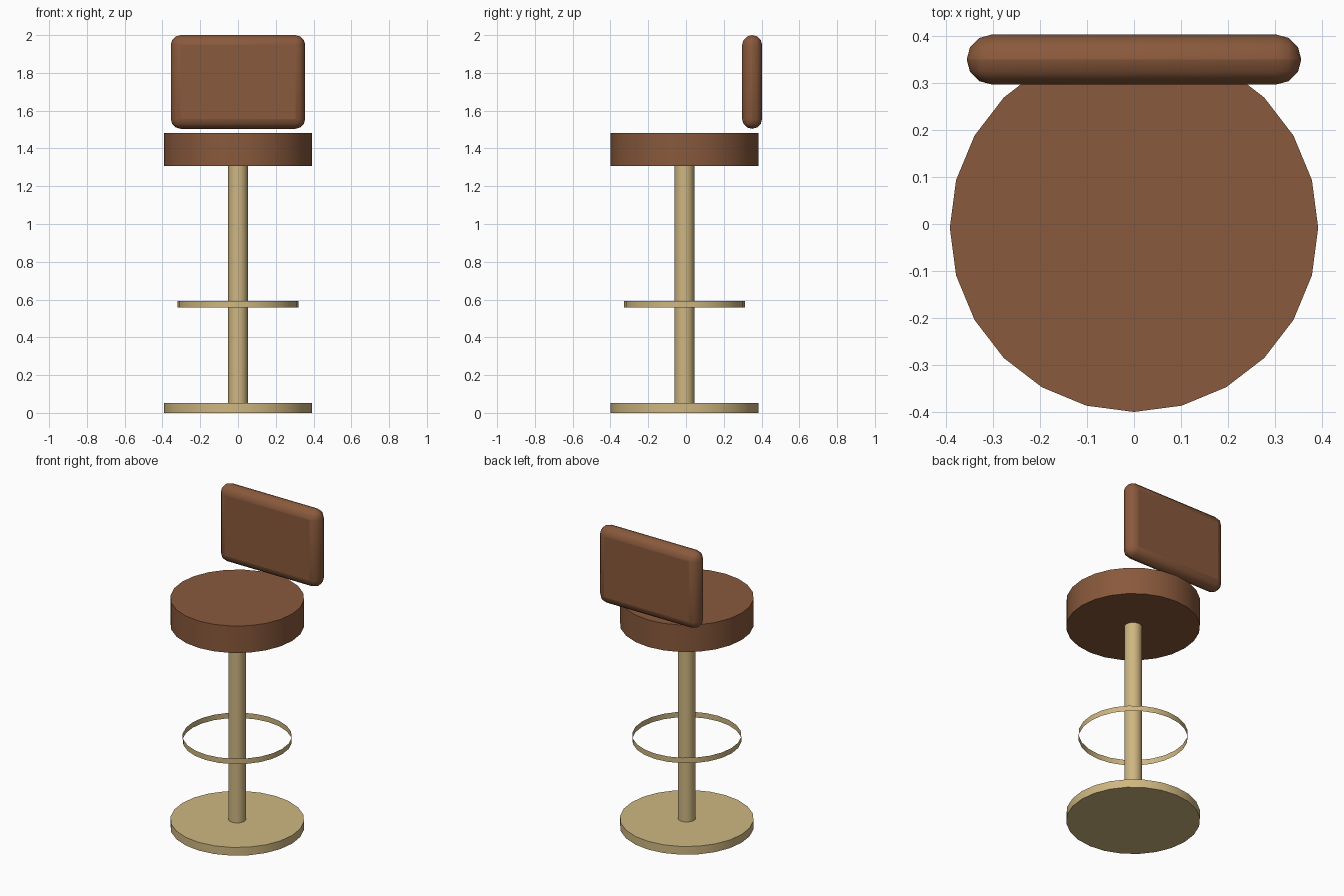
import bpy, math

if "Cube" in bpy.data.objects:
    bpy.data.objects.remove(bpy.data.objects["Cube"])

CY = -0.008  # the round parts share one axis

def material(name, color):
    m = bpy.data.materials.new(name)
    m.diffuse_color = (*color, 1)
    m.use_nodes = True
    m.node_tree.nodes["Principled BSDF"].inputs["Base Color"].default_value = m.diffuse_color
    return m

brass = material("brass", (0.62, 0.47, 0.22))
leather = material("leather", (0.25, 0.1, 0.045))

def finish(name, mat, angle=40):
    ob = bpy.context.object
    ob.name = name
    ob.data.materials.append(mat)
    bpy.ops.object.shade_smooth_by_angle(angle=math.radians(angle))
    return ob

def cylinder(name, mat, radius, z0, z1, sides=24, fill='NGON'):
    bpy.ops.mesh.primitive_cylinder_add(
        vertices=sides, radius=radius, depth=z1 - z0, end_fill_type=fill,
        location=(0, CY, (z0 + z1) / 2))
    return finish(name, mat)

# Base, pole and thin open foot ring
cylinder("base", brass, 0.392, 0, 0.053)
cylinder("pole", brass, 0.052, 0.053, 1.308)
cylinder("foot_ring", brass, 0.32, 0.557, 0.592, fill='NOTHING')

# Round seat cushion
cylinder("seat", leather, 0.392, 1.308, 1.482)

# Backrest pad with fully rounded edges
bpy.ops.mesh.primitive_cube_add(size=1, location=(0, 0.35, 1.752))
pad = bpy.context.object
pad.scale = (0.712, 0.106, 0.496)
bpy.ops.object.transform_apply(location=False, rotation=False, scale=True)
bevel = pad.modifiers.new("round_edges", 'BEVEL')
bevel.width = 0.0528
bevel.segments = 3
bevel.limit_method = 'NONE'
finish("backrest", leather, 60)
